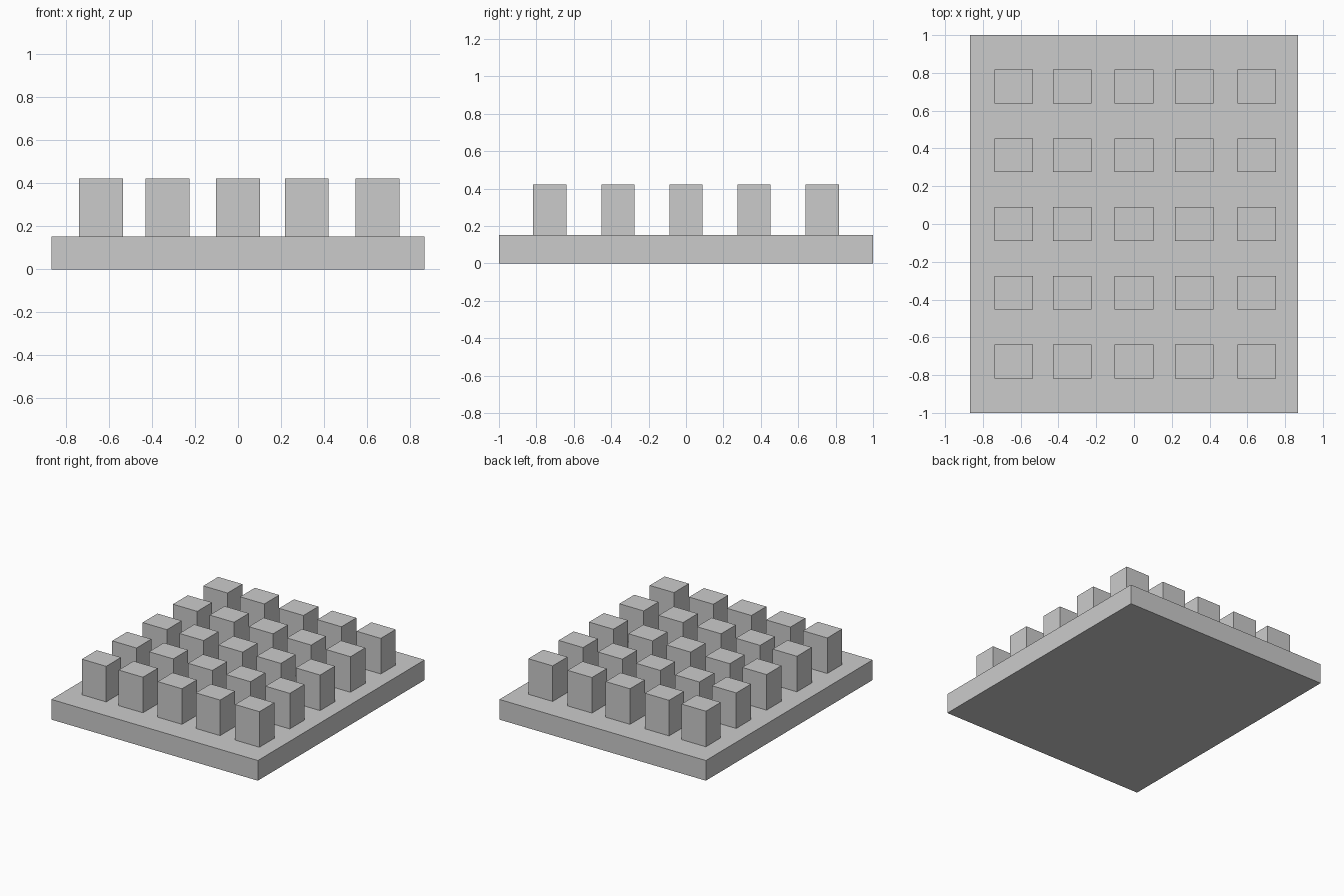
import bpy

if "Cube" in bpy.data.objects:
    bpy.data.objects.remove(bpy.data.objects["Cube"])

BASE_H = 0.153
TOP = 0.423


def box(name, center, size):
    bpy.ops.mesh.primitive_cube_add(size=1, location=center)
    obj = bpy.context.object
    obj.name = name
    obj.scale = size
    bpy.ops.object.transform_apply(location=False, rotation=False, scale=True)
    return obj


# flat base plate
box("base_plate", (0, 0, BASE_H / 2), (1.734, 2.0, BASE_H))

# five by five grid of upright blocks, columns slightly uneven in x
columns = [-0.637, -0.328, 0.0, 0.32, 0.65]
for row in range(5):
    y = (row - 2) * 0.364
    for col, x in enumerate(columns):
        box(f"block_row{row + 1}_col{col + 1}",
            (x, y, (BASE_H + TOP) / 2), (0.204, 0.178, TOP - BASE_H))
